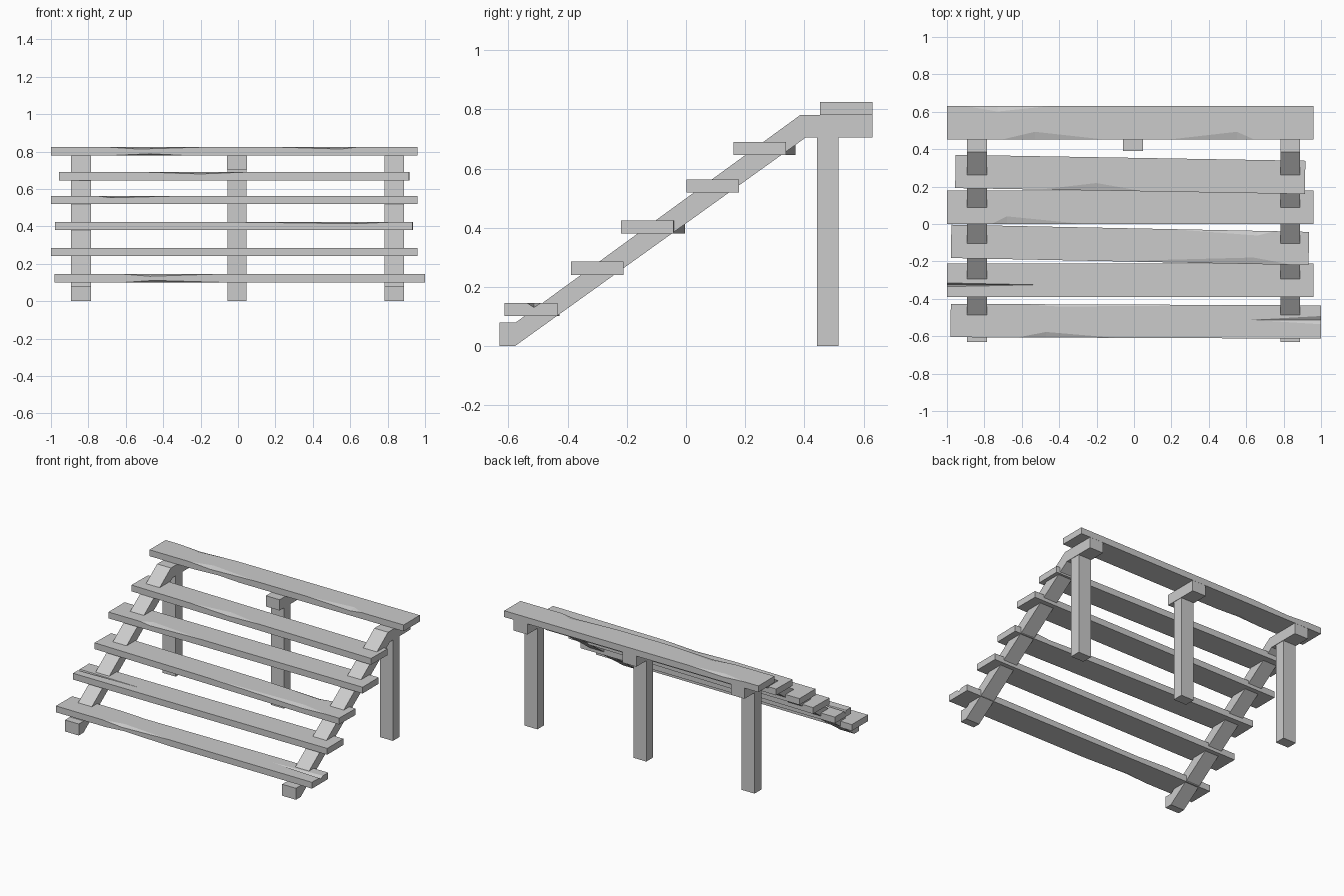
import bpy, bmesh
from mathutils import Vector

cube = bpy.data.objects.get("Cube")
if cube:
    bpy.data.objects.remove(cube, do_unlink=True)

# Single grey material
grey = bpy.data.materials.new("plain grey")
grey.use_nodes = True
grey.diffuse_color = (0.6, 0.6, 0.6, 1)
grey.node_tree.nodes["Principled BSDF"].inputs["Base Color"].default_value = (0.6, 0.6, 0.6, 1)


def add_object(name, bm):
    bmesh.ops.recalc_face_normals(bm, faces=bm.faces[:])
    mesh = bpy.data.meshes.new(name)
    bm.to_mesh(mesh)
    bm.free()
    mesh.materials.append(grey)
    obj = bpy.data.objects.new(name, mesh)
    bpy.context.collection.objects.link(obj)
    return obj


def box(name, center, size):
    bm = bmesh.new()
    bmesh.ops.create_cube(bm, size=1)
    bmesh.ops.scale(bm, vec=size, verts=bm.verts[:])
    obj = add_object(name, bm)
    obj.location = center
    return obj


def extruded_profile(name, x, width, profile):
    """Side profile of (y, z) points extruded along x."""
    bm = bmesh.new()
    face = bm.faces.new([bm.verts.new((x - width / 2, y, z)) for y, z in profile])
    new = bmesh.ops.extrude_face_region(bm, geom=[face])["geom"]
    verts = [g for g in new if isinstance(g, bmesh.types.BMVert)]
    bmesh.ops.translate(bm, vec=(width, 0, 0), verts=verts)
    return add_object(name, bm)


def cut_chip(plank, x0, xm, x1, y, z, inset, depth):
    """Cut a shallow, pointed wood chip or split out of a plank."""
    bm = bmesh.new()
    points = [(x0, y, z), (x1, y, z), (xm, y - inset, z), (xm, y + inset, z),
              (xm, y, z - depth), (xm, y, z + depth)]
    verts = [bm.verts.new(p) for p in points]
    bmesh.ops.convex_hull(bm, input=verts)
    cutter = add_object("chip_cutter", bm)
    cutter.hide_render = True
    cutter.location = plank.location
    mod = plank.modifiers.new("chip", "BOOLEAN")
    mod.operation = "DIFFERENCE"
    mod.solver = "EXACT"
    mod.object = cutter
    bpy.context.view_layer.update()
    graph = bpy.context.evaluated_depsgraph_get()
    mesh = bpy.data.meshes.new_from_object(plank.evaluated_get(graph))
    plank.modifiers.clear()
    plank.data = mesh
    bpy.data.objects.remove(cutter, do_unlink=True)


# Sloping side beams with a level head
slope = [(-0.63, 0), (-0.578, 0), (0.405, 0.705), (0.63, 0.705),
         (0.63, 0.78), (0.385, 0.78), (-0.575, 0.08), (-0.63, 0.08)]
for side, x in (("right", -0.84), ("left", 0.835)):
    extruded_profile(side + "_sloping_beam", x, 0.106, slope)

# Rear posts and the middle bearer
for side, x in (("right", -0.84), ("middle", -0.005), ("left", 0.835)):
    box(side + "_post", (x, 0.479, 0.3525), (0.1, 0.074, 0.705))
box("middle_bearer", (-0.005, 0.51, 0.7425), (0.106, 0.24, 0.075))

# Planks: name, x range, y centre, z centre, turn,
# chips as (x start, x deepest, x end, y, top or bottom, inset, depth)
WIDTH, THICK = 0.178, 0.044
F, B = -WIDTH / 2, WIDTH / 2
planks = [
    ("first_plank", -0.98, 1.0, -0.52, 0.123, -0.004,
     [(-0.62, -0.47, -0.1, F, 1, 0.03, 0.012), (-0.6, -0.45, -0.1, F, -1, 0.02, 0.01),
      (-0.6, -0.4, 0.6, B, 1, 0.012, 0.008), (0.62, 1.0, 1.2, 0.01, 1, 0.022, 0.014)]),
    ("second_plank", -1.0, 0.96, -0.3, 0.263, 0,
     [(-1.2, -1.0, -0.53, -0.025, 1, 0.01, 0.02)]),
    ("third_plank", -0.978, 0.935, -0.112, 0.402, -0.02,
     [(-0.12, 0.64, 0.85, F, 1, 0.035, 0.01), (0.2, 0.66, 0.75, B, 1, 0.025, 0.01)]),
    ("fourth_plank", -1.0, 0.96, 0.09, 0.541, 0,
     [(-0.76, -0.68, -0.28, F, 1, 0.04, 0.01)]),
    ("fifth_plank", -0.955, 0.915, 0.265, 0.668, -0.017,
     [(-0.5, -0.2, 0.05, F, 1, 0.04, 0.01)]),
    ("top_plank", -1.0, 0.96, 0.542, 0.802, 0,
     [(-0.7, -0.53, -0.17, F, 1, 0.04, 0.011), (0.2, 0.55, 0.64, F, 1, 0.04, 0.011),
      (-0.65, -0.47, -0.3, F, -1, 0.03, 0.008), (-0.9, -0.73, -0.45, B, 1, 0.03, 0.01)]),
]
for name, left, right, y, z, turn, chips in planks:
    cx = (left + right) / 2
    plank = box(name, Vector((cx, y, z)), (right - left, WIDTH, THICK))
    for x0, xm, x1, cy, level, inset, depth in chips:
        cut_chip(plank, x0 - cx, xm - cx, x1 - cx, cy, level * THICK / 2, inset, depth)
    plank.rotation_euler.z = turn
